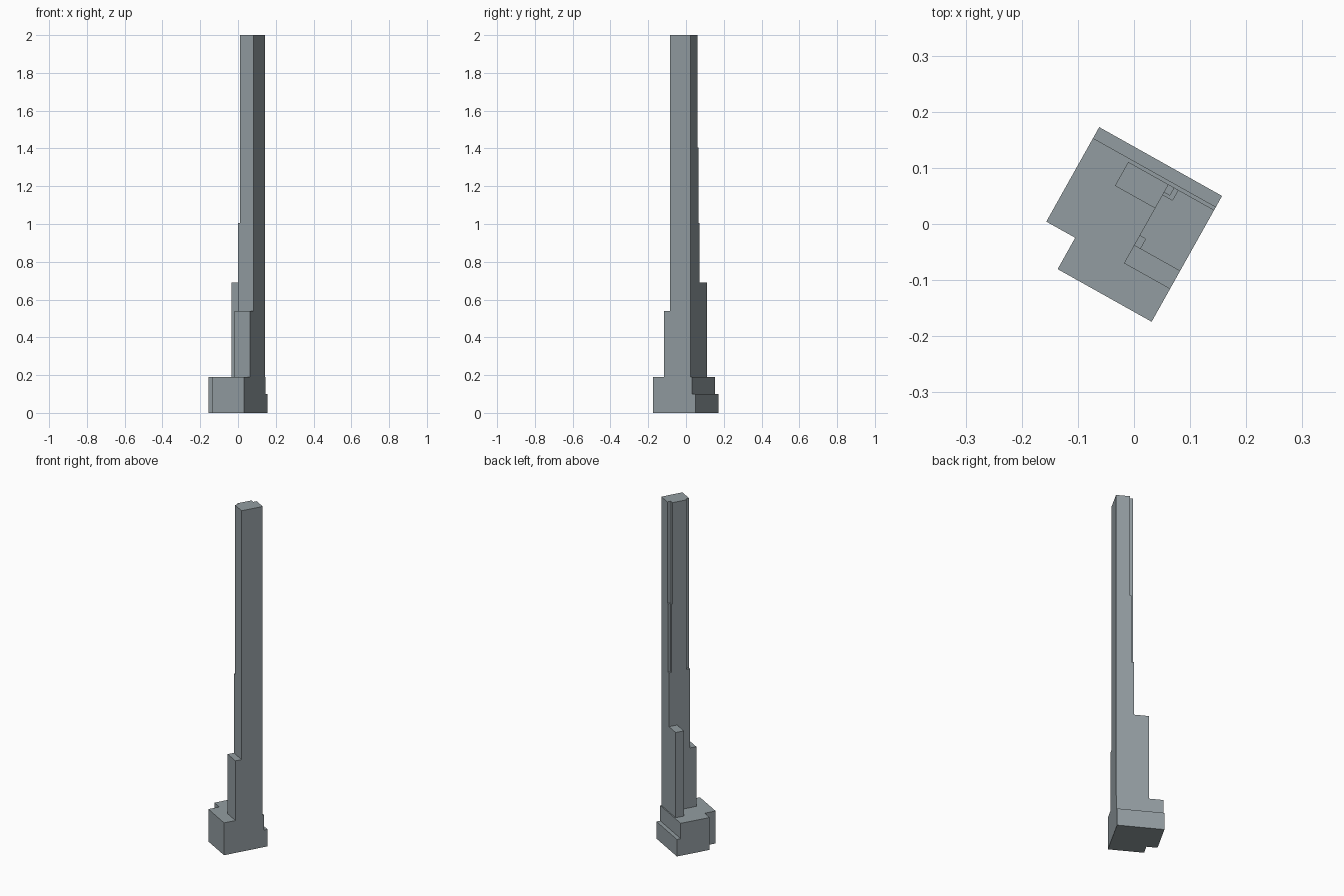
import bpy
import bmesh
from math import radians
from mathutils import Matrix

cube = bpy.data.objects.get("Cube")
if cube:
    bpy.data.objects.remove(cube, do_unlink=True)

# Single blue-grey colour
stone = bpy.data.materials.new("blue_grey")
stone.use_nodes = True
COLOR = (0.29, 0.335, 0.355, 1)
stone.diffuse_color = COLOR
stone.node_tree.nodes["Principled BSDF"].inputs["Base Color"].default_value = COLOR

# Site frame: origin at the back right corner of the plot,
# footprints measured as (distance along back edge, distance forward)
SITE = Matrix.Translation((0.157, 0.05, 0)) @ Matrix.Rotation(radians(-29.25), 4, "Z")


def prism(name, footprint, z0, z1):
    """Extrude a footprint between two heights."""
    bm = bmesh.new()
    base = bm.faces.new([bm.verts.new((-a, -b, z0)) for a, b in footprint])
    top = bmesh.ops.extrude_face_region(bm, geom=[base], use_keep_orig=True)
    verts = [v for v in top["geom"] if isinstance(v, bmesh.types.BMVert)]
    bmesh.ops.translate(bm, verts=verts, vec=(0, 0, z1 - z0))
    bmesh.ops.recalc_face_normals(bm, faces=bm.faces)
    mesh = bpy.data.meshes.new(name)
    bm.to_mesh(mesh)
    bm.free()
    mesh.materials.append(stone)
    obj = bpy.data.objects.new(name, mesh)
    obj.matrix_world = SITE
    bpy.context.collection.objects.link(obj)


def rect(a0, a1, b0, b1):
    return [(a0, b0), (a1, b0), (a1, b1), (a0, b1)]


def notched(a1, b0, b1, back, front):
    """Rectangle with its two left corners cut away."""
    (ba, bb), (fa, fb) = back, front
    return [(0, b0), (a1 - ba, b0), (a1 - ba, b0 + bb), (a1, b0 + bb),
            (a1, b1 - fb), (a1 - fa, b1 - fb), (a1 - fa, b1), (0, b1)]


WIDTH, DEPTH, LEDGE = 0.251, 0.257, 0.0224
TOWER_W, BACK, FRONT = 0.094, 0.0288, 0.1535
PODIUM_TOP = 0.19


def podium(b0):
    """Podium plan with a cut front left corner."""
    return [(0, b0), (WIDTH, b0), (WIDTH, 0.193), (0.192, 0.193),
            (0.192, DEPTH), (0, DEPTH)]


# Podium with a low ledge along the back
prism("podium_lower", podium(0), 0, 0.1)
prism("podium_upper", podium(LEDGE), 0.1, PODIUM_TOP)

# Tower shaft, whose left corners step in as it rises
corner = (0.0125, 0.02)
prism("tower_lower", rect(0, TOWER_W, BACK, FRONT), PODIUM_TOP, 1.005)
prism("tower_middle", notched(TOWER_W, BACK, FRONT, (0.012, 0.0155), corner), 1.005, 1.405)
prism("tower_upper", notched(TOWER_W, BACK, FRONT, (0.0205, 0.021), corner), 1.405, 2)

# Lower wings beside the shaft
prism("front_wing", rect(0, TOWER_W, FRONT, 0.19), PODIUM_TOP, 0.54)
prism("side_wing", rect(TOWER_W, 0.1755, BACK, 0.0775), PODIUM_TOP, 0.69)
